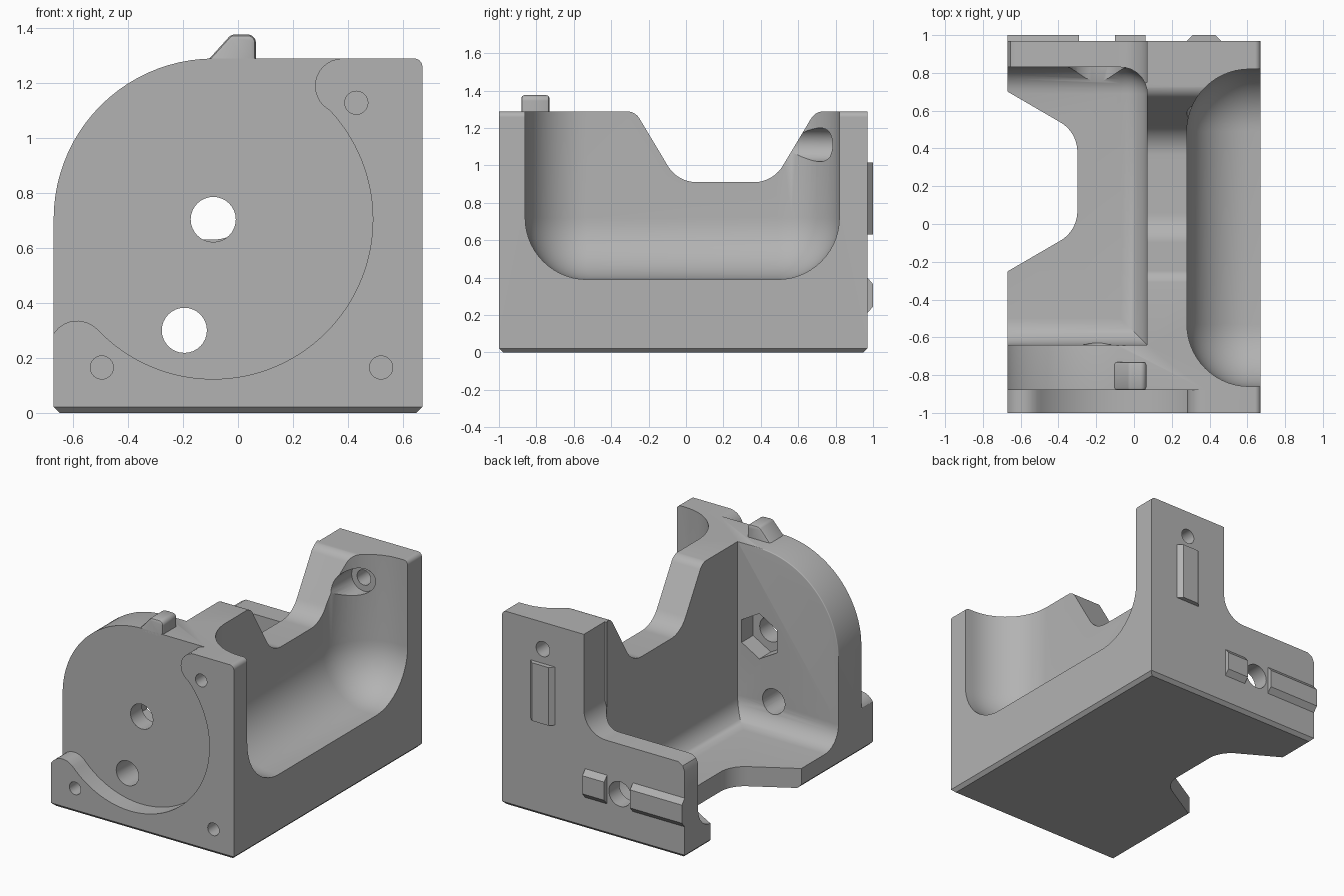
import bpy, bmesh, math
from mathutils import Vector

cube = bpy.data.objects.get("Cube")
if cube:
    bpy.data.objects.remove(cube)

grey = bpy.data.materials.new("plain_grey")
grey.use_nodes = True
COLOUR = (0.45, 0.45, 0.45, 1)
grey.diffuse_color = COLOUR
grey.node_tree.nodes["Principled BSDF"].inputs["Base Color"].default_value = COLOUR


def finish(name, bm):
    bmesh.ops.recalc_face_normals(bm, faces=bm.faces[:])
    mesh = bpy.data.meshes.new(name)
    bm.to_mesh(mesh)
    bm.free()
    obj = bpy.data.objects.new(name, mesh)
    obj.data.materials.append(grey)
    bpy.context.collection.objects.link(obj)
    return obj


def bevel(bm, size, steps, rule=lambda a, b: True):
    edges = [e for e in bm.edges if rule(e.verts[0].co, e.verts[1].co)]
    if edges:
        bmesh.ops.bevel(bm, geom=edges, offset=size, segments=steps, profile=0.5,
                        affect='EDGES', clamp_overlap=True)


def arc(cx, cy, r, start, end, n=12):
    angles = [math.radians(start + (end - start) * i / n) for i in range(n + 1)]
    return [(cx + r * math.cos(a), cy + r * math.sin(a)) for a in angles]


def rounded(corners):
    """Polygon whose corners may carry a fillet radius as third value."""
    out = []
    for i, c in enumerate(corners):
        p = Vector(c[:2])
        if len(c) < 3:
            out.append(tuple(p))
            continue
        a = (Vector(corners[i - 1][:2]) - p).normalized()
        b = (Vector(corners[(i + 1) % len(corners)][:2]) - p).normalized()
        half = a.angle(b) / 2
        centre = p + (a + b).normalized() * c[2] / math.sin(half)
        t = c[2] / math.tan(half)
        s, e = p + a * t - centre, p + b * t - centre
        a0 = math.degrees(math.atan2(s.y, s.x))
        turn = math.degrees(math.atan2(e.y, e.x)) - a0
        turn = (turn + 180) % 360 - 180
        out += arc(centre.x, centre.y, c[2], a0, a0 + turn, max(4, int(abs(turn) / 4)))
    return out


def prism_mesh(points, axis, lo, hi):
    place = {'x': lambda u, v, w: (w, u, v), 'y': lambda u, v, w: (u, w, v),
             'z': lambda u, v, w: (u, v, w)}[axis]
    bm = bmesh.new()
    rings = [[bm.verts.new(place(u, v, w)) for u, v in points] for w in (lo, hi)]
    for ring in rings:
        bm.faces.new(ring)
    n = len(points)
    for i in range(n):
        j = (i + 1) % n
        bm.faces.new((rings[0][i], rings[0][j], rings[1][j], rings[1][i]))
    bmesh.ops.recalc_face_normals(bm, faces=bm.faces[:])
    return bm


def prism(name, points, axis, lo, hi):
    return finish(name, prism_mesh(points, axis, lo, hi))


def box_mesh(x0, x1, y0, y1, z0, z1):
    return prism_mesh([(x0, y0), (x1, y0), (x1, y1), (x0, y1)], 'z', z0, z1)


def cut(target, tool):
    mod = target.modifiers.new("cut", 'BOOLEAN')
    mod.operation, mod.solver, mod.object = 'DIFFERENCE', 'EXACT', tool
    bpy.context.view_layer.update()
    bpy.context.view_layer.objects.active = target
    bpy.ops.object.modifier_apply(modifier=mod.name)
    bpy.data.objects.remove(tool)


def hole(target, x, z, r, lo, hi, n=32):
    cut(target, prism("cutter", arc(x, z, r, 90, 450 - 360 / n, n - 1), 'y', lo, hi))


# Main block with the big rounded shoulder and a chamfered base
block = prism_mesh(rounded([(-.67, 0), (.67, 0), (.67, 1.288, .03), (-.67, 1.288, .583)]),
                   'y', -1, .97)
bevel(block, .022, 1, lambda a, b: max(a.z, b.z) < .001)
body = finish("holder_body", block)

# Shallow round recess in the front, leaving two rounded tips
recess = ([(.38, 1.5)] + arc(.38, 1.188, .1, 90, 226) + arc(-.09, .703, .58, 46, -137, 60)[1:]
          + arc(-.585, .235, .1, 43, 150)[1:] + [(-.9, .285), (-.9, 1.5)])
cut(body, prism("cutter", recess, 'y', -1.2, -.88))

# Large scooped pocket on the left flank of the spine wall
scoop = box_mesh(.28, 1.6, -.86, .82, .39, 2.4)
bevel(scoop, .33, 14)
cut(body, finish("cutter", scoop))

# Inner pocket: filleted floor and one rounded upright corner
bay = box_mesh(-1.5, .07, -.64, .83, .13, 2)
bevel(bay, .14, 8, lambda a, b: max(a.z, b.z) < .2 or
      (min(a.x, b.x) > 0 and min(a.y, b.y) > .8))
cut(body, finish("cutter", bay))

# Step the back wall down to a low arm
step = rounded([(-.9, 1.6), (-.9, .5), (-.69, .5), (-.67, .575), (-.655, .61), (-.62, .63),
                (.07, .63, .16), (.07, 1.6)])
cut(body, prism("cutter", step, 'y', .75, 1.2))

# Dip in the spine wall
dip = rounded([(-.5, 1.3), (-.27, 1.286, .08), (-.045, .91, .18), (.465, .91, .18),
               (.69, 1.286, .08), (.9, 1.3), (.9, 1.6), (-.5, 1.6)])
cut(body, prism("cutter", dip, 'x', -.9, .9))

# Notch in the open side of the floor
notch = rounded([(-.9, -.385), (-.30, -.036, .18), (-.30, .486, .18), (-.9, .835)])
cut(body, prism("cutter", notch, 'z', -.2, .6))

# Through holes, blind screw holes, nut pocket and counterbores
hole(body, -.195, .30, .082, -1.2, 1.2)
hole(body, -.09, .703, .082, -1.2, -.5)
hole(body, -.09, .703, .15, -.76, -.5, 6)
hole(body, -.195, .30, .155, .6, .86)
hole(body, .37, 1.11, .09, .35, .79)
hole(body, .37, 1.11, .05, .7, 1.2)
for x, z in ((.43, 1.127), (-.495, .165), (.52, .165)):
    hole(body, x, z, .042, -1.2, -.9)


# Soften the inner rim of the front plate
def on_rim(p):
    shoulder = math.hypot(p.x + .09, p.z - .703) > .57 or p.x < -.665
    return abs(p.y + .64) < .002 and p.z > .3 and p.x < .05 and shoulder


bm = bmesh.new()
bm.from_mesh(body.data)
bmesh.ops.remove_doubles(bm, verts=bm.verts[:], dist=.0005)
bevel(bm, .04, 4, lambda a, b: on_rim(a) and on_rim(b) and (a - b).length < .6)
bm.to_mesh(body.data)
bm.free()

# Small pointer nub on top
nub = prism_mesh(rounded([(-.12, 1.27), (-.025, 1.375, .03), (.065, 1.375, .03), (.065, 1.27)]),
                 'y', -.88, -.73)
bevel(nub, .015, 2, lambda a, b: abs(a.y - b.y) < .001 and max(a.z, b.z) > 1.28)
parts = [body, finish("top_nub", nub)]

# Tapered locating ribs on the back
parts.append(prism("upright_rib", [(.28, .96), (.28, .97), (.31, 1), (.43, 1), (.46, .97),
                                   (.46, .96)], 'z', .63, 1.015))
for name, lo, hi in (("short_rib", -.10, .06), ("long_rib", -.67, -.29)):
    parts.append(prism(name, [(.96, .21), (.97, .21), (1, .245), (1, .365), (.97, .40),
                              (.96, .40)], 'x', lo, hi))

# Smooth the curved faces and keep the edges sharp
bpy.context.view_layer.update()
for obj in parts:
    obj.select_set(True)
bpy.context.view_layer.objects.active = body
bpy.ops.object.shade_smooth_by_angle(angle=math.radians(32))
